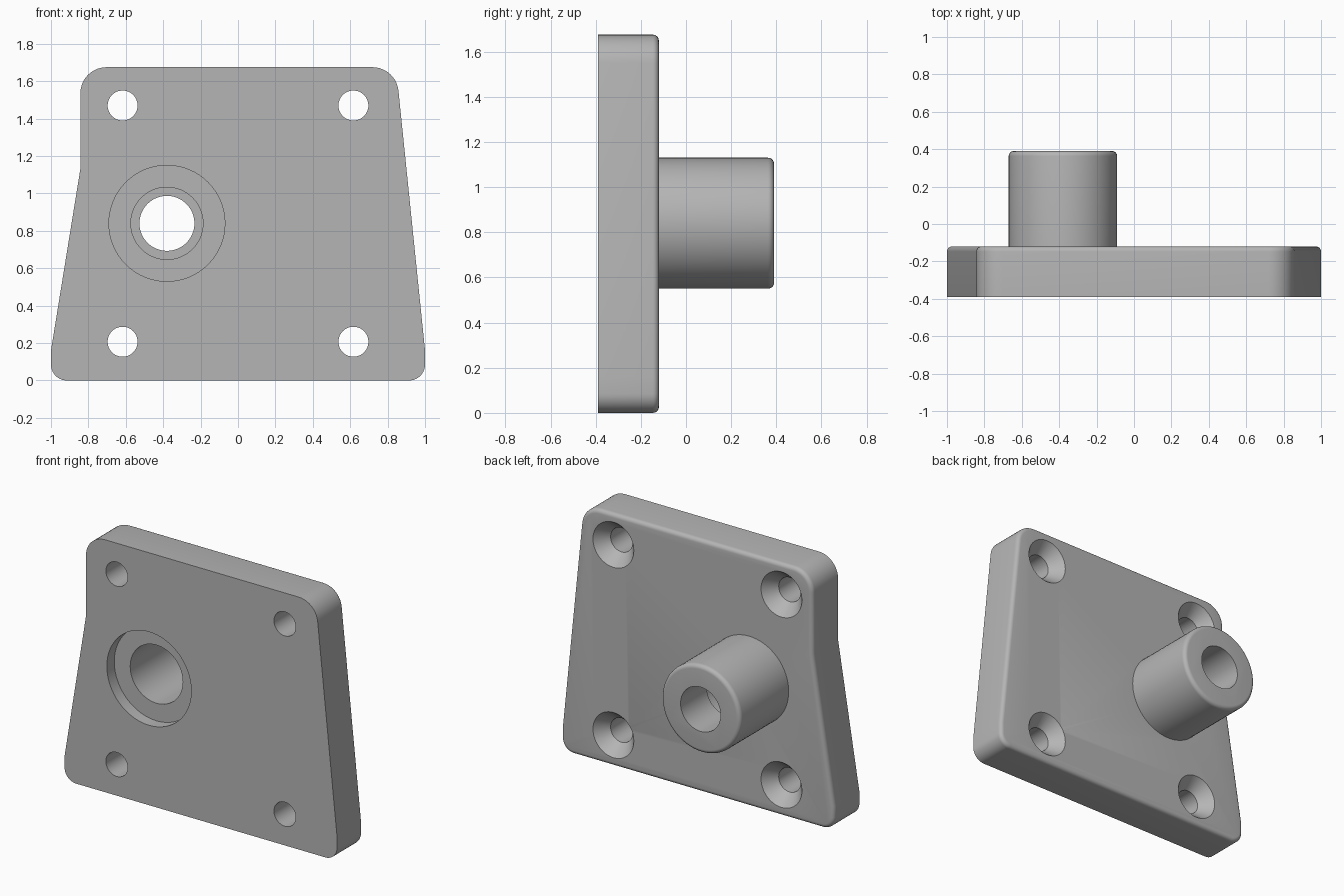
import bpy
import bmesh
from math import sin, cos, pi, radians
from mathutils import Vector

cube = bpy.data.objects.get("Cube")
if cube:
    bpy.data.objects.remove(cube, do_unlink=True)

FRONT, BACK, TIP = -0.39, -0.12, 0.39
BORE = (-0.38, 0.84)

grey = bpy.data.materials.new("machined grey")
grey.use_nodes = True
grey.diffuse_color = (0.46, 0.46, 0.46, 1)
grey.node_tree.nodes["Principled BSDF"].inputs["Base Color"].default_value = (0.46, 0.46, 0.46, 1)


def make_object(name, bm):
    bmesh.ops.recalc_face_normals(bm, faces=bm.faces)
    mesh = bpy.data.meshes.new(name)
    bm.to_mesh(mesh)
    bm.free()
    mesh.materials.append(grey)
    obj = bpy.data.objects.new(name, mesh)
    bpy.context.collection.objects.link(obj)
    return obj


def rounded_outline(corners, steps=10):
    """Polygon in x and z with each corner rounded to its own radius."""
    points = []
    for i, (x, z, r) in enumerate(corners):
        here = Vector((x, z))
        if r == 0:
            points.append(here)
            continue
        to_prev = (Vector(corners[i - 1][:2]) - here).normalized()
        to_next = (Vector(corners[(i + 1) % len(corners)][:2]) - here).normalized()
        half = to_prev.angle(to_next) / 2
        center = here + (to_prev + to_next).normalized() * (r / sin(half))
        a = here + to_prev * (r * cos(half) / sin(half)) - center
        b = here + to_next * (r * cos(half) / sin(half)) - center
        sweep = a.angle(b)
        for k in range(steps + 1):
            t = k / steps
            points.append(center + (a * sin((1 - t) * sweep) + b * sin(t * sweep)) / sin(sweep))
    return points


def turned(name, center, profile, segments=64):
    """Solid turned about a y axis from (radius, y) pairs, capped at both ends."""
    bm = bmesh.new()
    rings = []
    for r, y in profile:
        angles = [2 * pi * k / segments for k in range(segments)]
        rings.append([bm.verts.new((center[0] + r * cos(a), y, center[1] + r * sin(a)))
                      for a in angles])
    for low, high in zip(rings, rings[1:]):
        for k in range(segments):
            n = (k + 1) % segments
            bm.faces.new((low[k], low[n], high[n], high[k]))
    bm.faces.new(rings[0])
    bm.faces.new(rings[-1])
    return make_object(name, bm)


def combine(target, tool, operation):
    mod = target.modifiers.new(operation.title(), 'BOOLEAN')
    mod.operation = operation
    mod.solver = 'EXACT'
    mod.object = tool
    bpy.context.view_layer.objects.active = target
    bpy.ops.object.modifier_apply(modifier=mod.name)
    bpy.data.objects.remove(tool, do_unlink=True)


# Plate: rounded outline, extruded, with the back rim rounded over
outline = rounded_outline([
    (-1, 0, 0.085), (1, 0, 0.085), (1, 0.16, 0), (0.845, 1.675, 0.14),
    (-0.843, 1.675, 0.14), (-0.843, 1.13, 0), (-1, 0.16, 0)])
bm = bmesh.new()
face = bm.faces.new([bm.verts.new((p.x, FRONT, p.y)) for p in outline])
made = bmesh.ops.extrude_face_region(bm, geom=[face], use_keep_orig=True)["geom"]
bmesh.ops.translate(bm, vec=(0, BACK - FRONT, 0),
                    verts=[g for g in made if isinstance(g, bmesh.types.BMVert)])
bmesh.ops.recalc_face_normals(bm, faces=bm.faces)
rim = [e for e in bm.edges if all(abs(v.co.y - BACK) < 1e-4 for v in e.verts)]
bmesh.ops.bevel(bm, geom=rim, offset=0.027, segments=5, profile=0.5, affect='EDGES')
plate = make_object("mounting_plate_with_boss", bm)

# Boss with a rounded end
R, F = 0.29, 0.027
fillet = [(R - F + F * cos(a), TIP - F + F * sin(a)) for a in (k * pi / 12 for k in range(7))]
combine(plate, turned("boss", BORE, [(R, BACK - 0.05)] + fillet), 'UNION')

# Stepped bore: shallow front recess, wide bore, narrow through hole
FLOOR, STEP = FRONT + 0.078, 0.115
combine(plate, turned("bore_cutter", BORE, [
    (0.31, FRONT - 0.1), (0.31, FLOOR), (0.193, FLOOR), (0.193, STEP),
    (0.147, STEP), (0.147, TIP + 0.1)]), 'DIFFERENCE')

# Four countersunk screw holes
for x in (-0.617, 0.617):
    for z in (0.207, 1.47):
        combine(plate, turned("screw_cutter", (x, z), [
            (0.08, FRONT - 0.1), (0.08, BACK - 0.085), (0.15, BACK),
            (0.15, BACK + 0.1)], 48), 'DIFFERENCE')

# Smooth shading with crisp edges
bpy.ops.object.select_all(action='DESELECT')
plate.select_set(True)
bpy.context.view_layer.objects.active = plate
bpy.ops.object.shade_smooth_by_angle(angle=radians(25))
